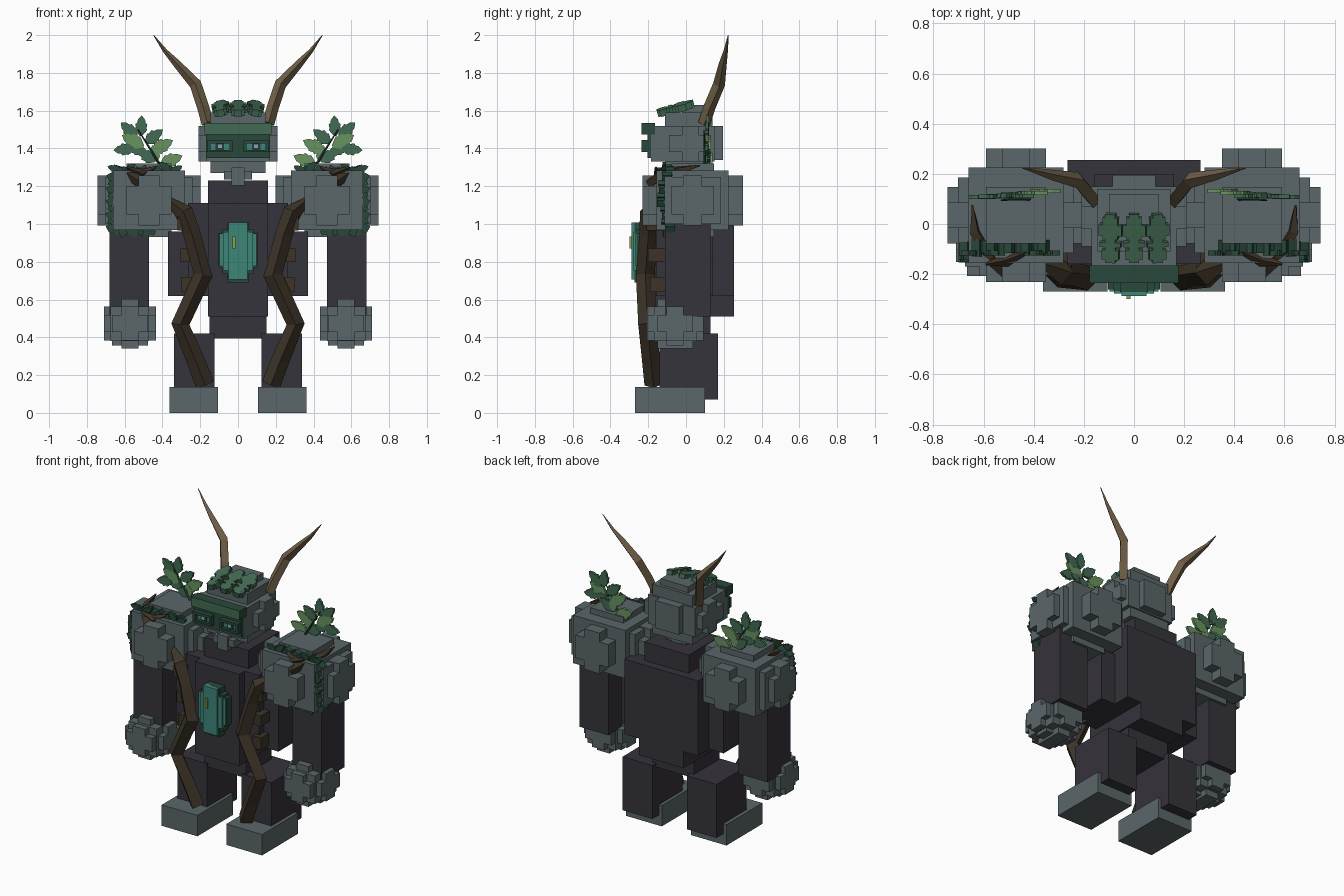
import bpy, bmesh, math
from mathutils import Vector, Matrix

if "Cube" in bpy.data.objects:
    bpy.data.objects.remove(bpy.data.objects["Cube"])

def material(name, rgb):
    m = bpy.data.materials.new(name)
    m.diffuse_color = (*rgb, 1)
    m.use_nodes = True
    m.node_tree.nodes["Principled BSDF"].inputs["Base Color"].default_value = m.diffuse_color
    return m

STONE = material("grey stone", (0.103, 0.132, 0.138))
DARK = material("dark slate", (0.036, 0.033, 0.043))
HORN = material("horn brown", (0.155, 0.113, 0.062))
ROOT = material("root brown", (0.047, 0.034, 0.021))
MOSS = material("moss green", (0.055, 0.145, 0.085))
DEEP = material("deep green", (0.022, 0.066, 0.044))
LIGHT = material("light leaf green", (0.14, 0.29, 0.115))
TEAL = material("teal crystal", (0.048, 0.24, 0.19))
GLOW = material("yellow green glow", (0.27, 0.36, 0.06))
CYAN = material("pale cyan", (0.16, 0.45, 0.42))

def finish(name, bm, mat):
    bmesh.ops.recalc_face_normals(bm, faces=bm.faces)
    me = bpy.data.meshes.new(name)
    bm.to_mesh(me)
    bm.free()
    ob = bpy.data.objects.new(name, me)
    me.materials.append(mat)
    bpy.context.collection.objects.link(ob)
    return ob

def add_box(bm, b, side=1, rot=None):
    x0, x1, y0, y1, z0, z1 = b
    m = Matrix.Translation((side * (x0 + x1) / 2, (y0 + y1) / 2, (z0 + z1) / 2))
    if rot:
        m = m @ rot
    bmesh.ops.create_cube(bm, size=1, matrix=m @ Matrix.Diagonal((x1 - x0, y1 - y0, z1 - z0, 1)))

def blocks(name, boxes, mat, side=1):
    bm = bmesh.new()
    for b in boxes:
        add_box(bm, b, side)
    return finish(name, bm, mat)

def boulder(name, centre, halves, side):
    """Stepped stone lump made of boxes sharing one centre."""
    x, y, z = centre
    return blocks(name, [(x - a, x + a, y - b, y + b, z - c, z + c) for a, b, c in halves], STONE, side)

def branch(name, pts, mat, side=1):
    """Four sided tapering tube; each point is x, y, z, radius."""
    bm = bmesh.new()
    P = [Vector((side * p[0], p[1], p[2])) for p in pts]
    rings = []
    for i, p in enumerate(P):
        t = (P[min(i + 1, len(P) - 1)] - P[max(i - 1, 0)]).normalized()
        n = Vector((0, 1, 0))
        n = (n - t * n.dot(t)).normalized()
        b = t.cross(n)
        r = pts[i][3]
        rings.append([bm.verts.new(p + r * (math.cos(a) * n + math.sin(a) * b))
                      for a in [k * math.pi / 2 for k in range(4)]])
    for r0, r1 in zip(rings, rings[1:]):
        for k in range(4):
            bm.faces.new((r0[k], r0[(k + 1) % 4], r1[(k + 1) % 4], r1[k]))
    bm.faces.new(rings[0])
    bm.faces.new(rings[-1])
    return finish(name, bm, mat)

LEAF = [(0, .05), (.18, .2), (.32, .3), (.38, .25), (.58, .29), (.64, .2), (.8, .17), (1, 0)]

def add_leaf(bm, base, degrees, length, side, thick=0.012):
    """Narrow, lightly serrated leaf in the xz plane."""
    outline = LEAF + [(u, -v) for u, v in LEAF[-2::-1]]
    a = math.radians(degrees)
    vs = []
    for u, v in outline:
        u, v = u * length, v * length
        vs.append(bm.verts.new((side * (base[0] + u * math.cos(a) - v * math.sin(a)), base[1] - thick / 2,
                                base[2] + u * math.sin(a) + v * math.cos(a))))
    ext = bmesh.ops.extrude_face_region(bm, geom=[bm.faces.new(vs)])
    bmesh.ops.translate(bm, vec=(0, thick, 0),
                        verts=[g for g in ext["geom"] if isinstance(g, bmesh.types.BMVert)])

# Torso and hips
blocks("torso", [(-.16, .16, -.215, .255, .51, 1.11), (-.265, .265, -.16, .255, .62, 1.11),
                 (-.37, .37, -.11, .14, .62, .96), (-.16, .16, -.12, .2, 1.1, 1.23)], DARK)
blocks("hips", [(-.15, .15, -.13, .13, .395, .52)], DARK)

# Head: stepped stone block with cross shaped bosses, neck and chin
blocks("head", [(-.21, .21, -.09, .13, 1.38, 1.47), (-.21, .21, -.02, .07, 1.33, 1.52),
                (-.17, .17, -.185, .15, 1.33, 1.52), (-.145, .145, -.11, .14, 1.27, 1.59),
                (-.085, .085, -.09, .195, 1.34, 1.52), (-.10, .10, -.02, .12, 1.55, 1.63)], STONE)
blocks("neck", [(-.075, .075, -.15, .10, 1.235, 1.28), (-.035, .035, -.16, .1, 1.205, 1.30)], STONE)

# Face: mask, brow and eyes
blocks("face_mask", [(-.17, .17, -.205, -.17, 1.35, 1.48)], DEEP)
brow = blocks("brow", [(-.177, .177, -.235, -.165, 1.475, 1.535)], DEEP)
brow.data.materials.append(MOSS)
for f in brow.data.polygons:
    f.material_index = 1 if f.normal.y < -.5 else 0
for s, n in ((1, "right"), (-1, "left")):
    blocks("eye_frame_" + n, [(.03, .165, -.235, -.20, 1.427, 1.445), (.03, .165, -.235, -.20, 1.38, 1.392),
                              (.03, .045, -.235, -.20, 1.39, 1.43), (.145, .165, -.235, -.20, 1.39, 1.43)], DEEP, s)
    blocks("eye_" + n, [(.045, .145, -.214, -.20, 1.39, 1.43)], TEAL, s)
    blocks("pupil_" + n, [(.075, .118, -.22, -.21, 1.39, 1.43)], DARK, s)
    blocks("eye_glint_" + n, [(.086, .107, -.226, -.218, 1.402, 1.422)], CYAN, s)

# Moss pads lying over the crown
tilt = Matrix.Rotation(math.radians(15), 4, 'X')
for i, x in enumerate((-.092, 0, .092)):
    bm = bmesh.new()
    for hw, y0, y1 in ((.02, -.155, .045), (.034, -.14, -.10), (.03, -.06, .03), (.046, -.045, .0),
                       (.042, -.09, -.07)):
        zc = 1.612 + (.055 + (y0 + y1) / 2) * .27
        add_box(bm, (x - hw, x + hw, y0, y1, zc - .018, zc + .018), 1,
                tilt @ Matrix.Rotation((i - 1) * .2, 4, 'Y'))
    finish("crown_moss_%d" % i, bm, MOSS)

# Chest crystal in a dark green rim
blocks("crystal_rim", [(-.103, .103, -.262, -.21, .77, .953), (-.055, .055, -.272, -.21, .69, 1.008),
                       (-.082, .082, -.266, -.21, .735, .97)], DEEP)
blocks("crystal", [(-.097, .097, -.27, -.25, .777, .95), (-.05, .05, -.288, -.25, .705, 1.008),
                   (-.08, .08, -.278, -.25, .755, .958)], TEAL)
blocks("crystal_glint", [(-.03, -.014, -.299, -.285, .87, .935)], GLOW)

for s, n in ((1, "right"), (-1, "left")):
    # Legs and feet
    blocks("leg_" + n, [(.125, .34, -.14, .17, .07, .42)], DARK, s)
    blocks("foot_" + n, [(.105, .363, -.27, .10, 0, .137)], STONE, s)

    # Arms and knobbly block fists with a cross on each side
    blocks("arm_" + n, [(.47, .68, -.11, .13, .51, 1.0)], DARK, s)
    boulder("fist_" + n, (.572, -.057, .472),
            [(.138, .095, .045), (.138, .045, .09), (.095, .15, .045), (.045, .15, .09),
             (.095, .045, .115), (.045, .095, .132), (.102, .112, .092)], s)

    # Shoulders: stepped boulder with a cross on each side
    boulder("shoulder_" + n, (.471, .035, 1.125),
            [(.19, .19, .157), (.273, .112, .075), (.273, .05, .133), (.12, .266, .075),
             (.055, .266, .133), (.12, .112, .195), (.23, .15, .125)], s)

    # Horns
    branch("horn_" + n, [(.16, .095, 1.53, .032), (.185, .125, 1.62, .032), (.225, .175, 1.74, .032),
                         (.325, .195, 1.85, .021), (.385, .21, 1.915, .012), (.447, .224, 2.0, .002)], HORN, s)

    # Long roots winding over chest and legs, with knots
    branch("body_root_" + n, [(.385, -.15, 1.145, .008), (.285, -.195, 1.06, .05), (.245, -.20, .95, .046),
                              (.185, -.215, .73, .05), (.305, -.205, .47, .048), (.225, -.185, .28, .048),
                              (.175, -.17, .15, .05)], ROOT, s)
    blocks("root_knots_" + n, [(.25, .32, -.21, -.11, .965, 1.04), (.24, .305, -.2, -.11, .80, .87),
                               (.235, .30, -.19, -.11, .64, .72)], ROOT, s)

    # Thorny roots on the shoulder
    branch("shoulder_root_front_" + n, [(.42, -.11, 1.305, .006), (.51, -.145, 1.265, .026),
                                        (.59, -.16, 1.30, .006)], ROOT, s)
    branch("shoulder_root_side_" + n, [(.645, .075, 1.31, .004), (.635, -.03, 1.285, .024),
                                       (.575, -.13, 1.265, .03), (.51, -.19, 1.215, .03)], ROOT, s)

    # Ivy band wrapped around the shoulder
    path = [(.33, -.09, 1.26), (.36, -.09, 1.285), (.60, -.09, 1.29), (.672, -.1, 1.25),
            (.675, -.125, 1.15), (.675, -.085, .98), (.64, -.085, .955), (.42, -.09, .955)]
    bm = bmesh.new()
    count = 0
    for a, b in zip(path, path[1:]):
        a, b = Vector(a), Vector(b)
        steps = max(1, round((b - a).length / .033))
        for k in range(steps):
            p = a.lerp(b, k / steps)
            h = .019 if count % 2 else .013
            w = .026 if count % 3 else .036
            ang = Matrix.Rotation(s * (.5 if count % 2 else -.4), 4, 'Y')
            add_box(bm, (p.x - h, p.x + h, p.y - w, p.y + w, p.z - h, p.z + h), s, ang)
            count += 1
    finish("ivy_" + n, bm, DEEP)
    bm = bmesh.new()
    for x, z, ang in ((.36, 1.27, 150), (.36, 1.28, 40), (.60, 1.27, 140), (.62, 1.28, 20)):
        add_leaf(bm, (x, -.115, z), ang, .075, s, .02)
    finish("ivy_leaves_" + n, bm, DEEP)

    # Fern sprig: stem with paired leaves
    branch("sprig_stem_" + n, [(.40, .10, 1.29, .008), (.46, .10, 1.39, .006), (.53, .095, 1.50, .003)], DEEP, s)
    sets = {MOSS: [(.515, 1.465, 93, .11), (.49, 1.43, 143, .115), (.535, 1.46, 42, .115),
                   (.485, 1.385, 8, .10), (.55, 1.40, -5, .11), (.44, 1.33, 35, .11)],
            LIGHT: [(.455, 1.385, 152, .125), (.50, 1.41, 28, .13), (.41, 1.315, 158, .125),
                    (.43, 1.33, 75, .09)]}
    for mat, leaves in sets.items():
        bm = bmesh.new()
        for i, (x, z, ang, ln) in enumerate(leaves):
            add_leaf(bm, (x, .15 - (x - .3) * .17 - .006 * (i % 2), z), ang, ln, s, .016)
        finish("sprig_%s_%s" % ("dark" if mat == MOSS else "light", n), bm, mat)
